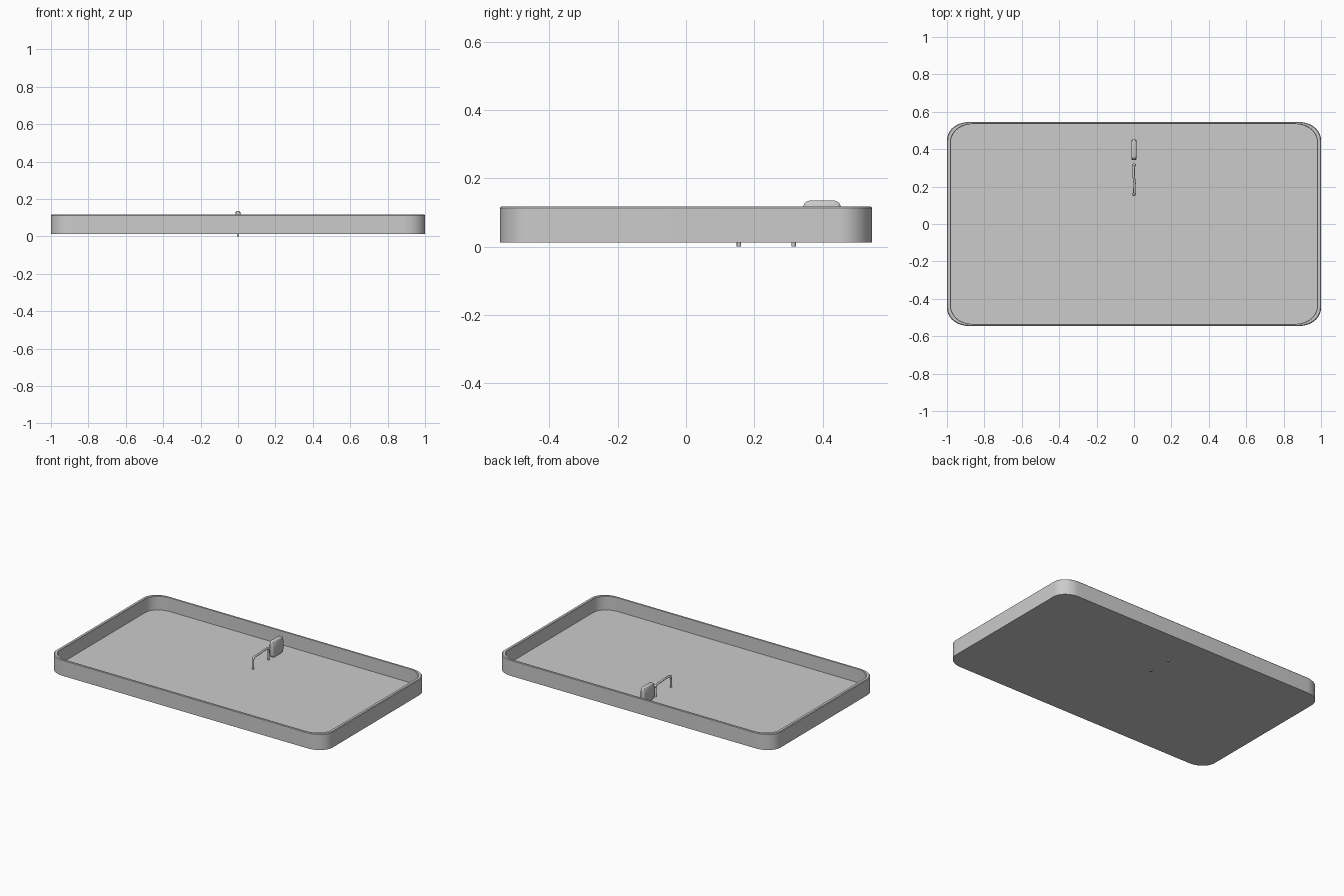
import bpy, bmesh, math
from mathutils import Vector

if "Cube" in bpy.data.objects:
    bpy.data.objects.remove(bpy.data.objects["Cube"], do_unlink=True)

# One plain grey for everything
grey = bpy.data.materials.new("light_grey")
grey.use_nodes = True
colour = (0.6, 0.6, 0.6, 1)
grey.diffuse_color = colour
grey.node_tree.nodes["Principled BSDF"].inputs["Base Color"].default_value = colour


def finish(bm, name, angle=35):
    bmesh.ops.recalc_face_normals(bm, faces=bm.faces)
    mesh = bpy.data.meshes.new(name)
    bm.to_mesh(mesh)
    bm.free()
    mesh.materials.append(grey)
    obj = bpy.data.objects.new(name, mesh)
    bpy.context.collection.objects.link(obj)
    bpy.ops.object.select_all(action='DESELECT')
    obj.select_set(True)
    bpy.context.view_layer.objects.active = obj
    bpy.ops.object.shade_smooth_by_angle(angle=math.radians(angle))
    return obj


def rounded_rect(w, h, rx, ry, steps):
    """Counter-clockwise outline of a rectangle with elliptical corners."""
    pts = []
    for k, (sx, sy) in enumerate([(1, 1), (-1, 1), (-1, -1), (1, -1)]):
        for i in range(steps + 1):
            a = math.pi / 2 * (k + i / steps)
            pts.append((sx * (w - rx) + rx * math.cos(a),
                        sy * (h - ry) + ry * math.sin(a)))
    return pts


def loft(bm, rings):
    """Join successive vertex rings and cap both ends."""
    loops = [[bm.verts.new(p) for p in ring] for ring in rings]
    n = len(loops[0])
    for lo, hi in zip(loops, loops[1:]):
        for i in range(n):
            j = (i + 1) % n
            bm.faces.new((lo[i], lo[j], hi[j], hi[i]))
    bm.faces.new(loops[0][::-1])
    bm.faces.new(loops[-1])


# Tray: outer wall, softened rim, inner wall and floor
sections = [(1, 0.545, 0.012), (1, 0.545, 0.113), (0.996, 0.542, 0.117),
            (0.981, 0.536, 0.117), (0.979, 0.534, 0.115), (0.979, 0.534, 0.026)]
bm = bmesh.new()
loft(bm, [[(x, y, z) for x, y in rounded_rect(w, d, 0.115, 0.095, 10)]
          for w, d, z in sections])
finish(bm, "tray")

# Upright grip tab with rounded corners and edges
bm = bmesh.new()
loft(bm, [[(x, 0.398 + y, 0.081 + z)
           for y, z in rounded_rect(0.055 - inset, 0.054 - inset, 0.02, 0.02, 5)]
          for x, inset in [(-0.014, 0.005), (-0.009, 0), (0.009, 0), (0.014, 0.005)]])
finish(bm, "grip_tab", 50)

# Bent wire staple whose two legs pass through the floor
path = [(0, 0.155, 0), (0, 0.155, 0.092), (0.001, 0.159, 0.1), (0.002, 0.168, 0.104),
        (0.003, 0.22, 0.104), (-0.002, 0.26, 0.104), (-0.002, 0.3, 0.104),
        (0, 0.311, 0.1), (0, 0.315, 0.092), (0, 0.315, 0)]
path = [Vector(p) for p in path]
rings = []
for i, p in enumerate(path):
    t = (path[min(i + 1, len(path) - 1)] - path[max(i - 1, 0)]).normalized()
    side = Vector((1, 0, 0))
    side = (side - t * side.dot(t)).normalized()
    up = t.cross(side)
    rings.append([p + 0.0065 * (math.cos(a) * side + math.sin(a) * up)
                  for a in (2 * math.pi * k / 12 for k in range(12))])
bm = bmesh.new()
loft(bm, rings)
finish(bm, "wire_staple", 50)

# Collars where the legs meet the bends
for name, y in (("front_collar", 0.16), ("back_collar", 0.315)):
    bm = bmesh.new()
    bmesh.ops.create_uvsphere(bm, u_segments=12, v_segments=8, radius=0.01)
    bmesh.ops.translate(bm, verts=bm.verts, vec=(0, y, 0.097))
    finish(bm, name, 60)
